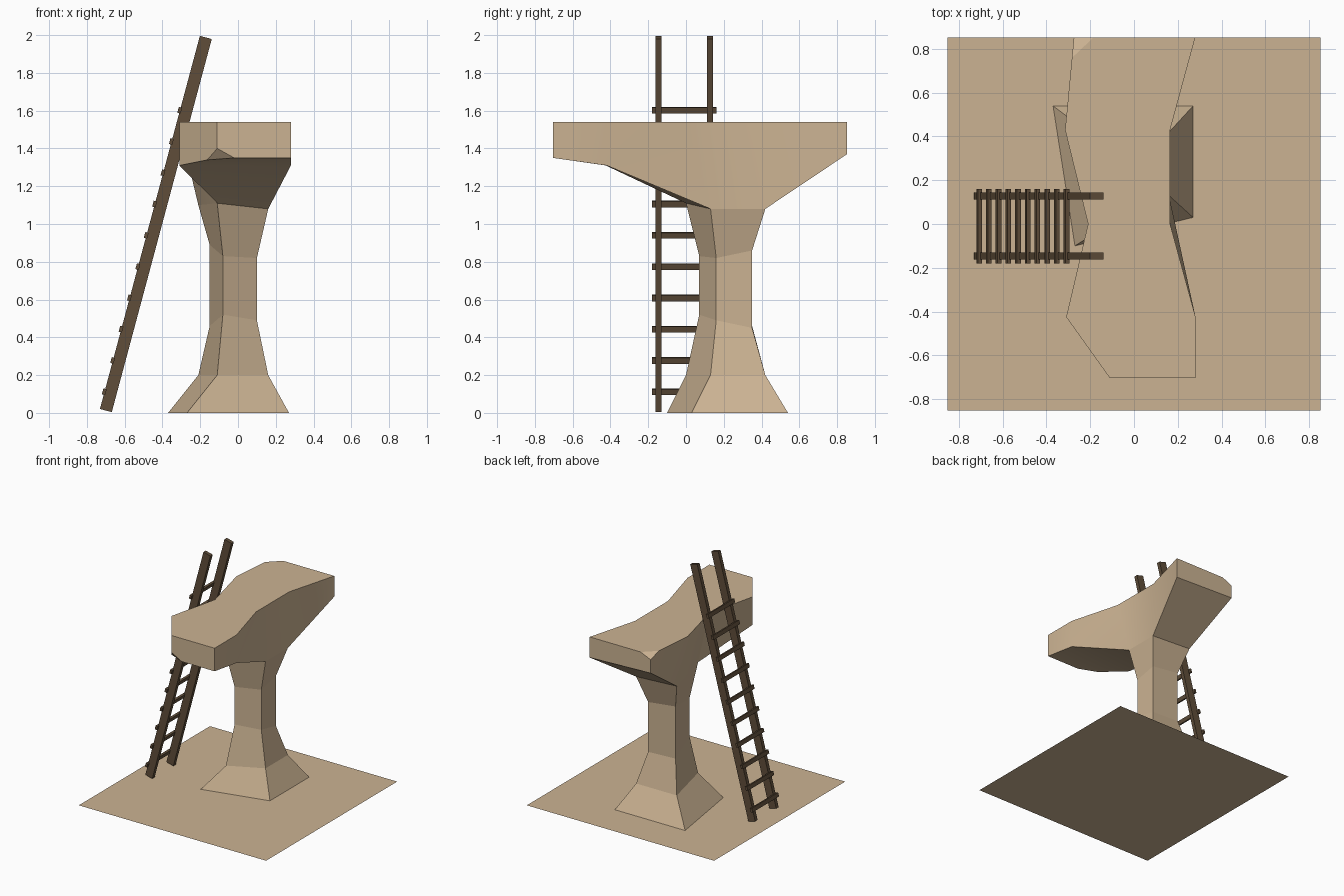
import bpy, bmesh, math
from mathutils import Vector, Matrix

if "Cube" in bpy.data.objects:
    bpy.data.objects.remove(bpy.data.objects["Cube"])


def material(name, rgb):
    m = bpy.data.materials.new(name)
    m.diffuse_color = (*rgb, 1)
    m.use_nodes = True
    m.node_tree.nodes["Principled BSDF"].inputs["Base Color"].default_value = m.diffuse_color
    return m


stone = material("sandstone", (0.60, 0.45, 0.29))
wood = material("dark_wood", (0.115, 0.075, 0.042))


def finish(bm, name, mat):
    bmesh.ops.recalc_face_normals(bm, faces=bm.faces)
    me = bpy.data.meshes.new(name)
    bm.to_mesh(me)
    bm.free()
    me.materials.append(mat)
    ob = bpy.data.objects.new(name, me)
    bpy.context.collection.objects.link(ob)
    return ob


def loft(sections, caps=True):
    """Join four-sided sections into a tube."""
    bm = bmesh.new()
    rings = [[bm.verts.new(p) for p in s] for s in sections]
    for a, b in zip(rings, rings[1:]):
        for i in range(4):
            j = (i + 1) % 4
            bm.faces.new((a[i], a[j], b[j], b[i]))
    if caps:
        bm.faces.new(rings[0])
        bm.faces.new(rings[-1])
    bmesh.ops.recalc_face_normals(bm, faces=bm.faces)
    return bm


def chip(bm, a, b, c, corner):
    """Slice off a corner along the plane through three points."""
    a, b, c = Vector(a), Vector(b), Vector(c)
    n = (b - a).cross(c - a)
    if n.dot(Vector(corner) - a) < 0:
        n.negate()
    r = bmesh.ops.bisect_plane(bm, geom=bm.verts[:] + bm.edges[:] + bm.faces[:],
                               plane_co=a, plane_no=n, clear_outer=True)
    edges = [e for e in r["geom_cut"] if isinstance(e, bmesh.types.BMEdge)]
    bmesh.ops.edgeloop_fill(bm, edges=edges)


# Ground slab
bm = bmesh.new()
bmesh.ops.create_grid(bm, x_segments=1, y_segments=1, size=0.853)
for f in bm.faces:
    f.normal_update()
finish(bm, "sand_base", stone)

# Rock column: back-left, front-left, front-right, back-right at each level
column = loft([
    [(-.37, .54, 0), (-.27, -.10, 0), (.27, .03, 0), (.27, .54, 0)],
    [(-.21, .42, .2), (-.11, 0, .2), (.16, .13, .2), (.16, .42, .2)],
    [(-.15, .35, .46), (-.08, .07, .52), (.10, .16, .49), (.10, .35, .45)],
    [(-.15, .35, .89), (-.08, .07, .83), (.10, .16, .82), (.10, .35, .86)],
    [(-.21, .42, 1.10), (-.11, 0, 1.11), (.16, .13, 1.08), (.16, .42, 1.08)],
], caps=False)
finish(column, "rock_column", stone)

# Rock top: bottom-left, bottom-right, top-right, top-left from front to back
T = 1.54
top = loft([
    [(-.11, -.705, 1.35), (.28, -.705, 1.35), (.28, -.705, T), (-.11, -.705, T)],
    [(-.31, -.425, 1.31), (.28, -.42, 1.31), (.28, -.42, T), (-.31, -.425, T)],
    [(-.11, 0, 1.11), (.16, .13, 1.08), (.165, 0, T), (-.21, 0, T)],
    [(-.21, .42, 1.10), (.16, .42, 1.08), (.165, .43, T), (-.315, .43, T)],
    [(-.275, .853, 1.39), (.28, .853, 1.37), (.28, .853, T), (-.275, .853, T)],
])
chip(top, (-.11, -.705, 1.40), (-.02, -.705, 1.35), (-.16, -.635, 1.343), (-.11, -.705, 1.35))
chip(top, (-.275, .853, 1.50), (-.185, .853, T), (-.283, .76, T), (-.275, .853, T))
block = finish(top, "rock_top", stone)
bpy.context.view_layer.objects.active = block
block.select_set(True)
bpy.ops.object.shade_smooth_by_angle(angle=math.radians(18))

# Leaning ladder
TILT = Matrix.Rotation(math.radians(15), 4, 'Y')


def beam(name, centre, size):
    bm = bmesh.new()
    bmesh.ops.create_cube(bm, size=1, matrix=Matrix.Translation(centre) @ TILT
                          @ Matrix.Diagonal((*size, 1)))
    finish(bm, name, wood)


for side, y in (("front", -.146), ("back", .128)):
    beam(f"ladder_rail_{side}", (-.435, y, 1.0), (.065, .031, 2.045))
for i in range(10):
    beam(f"ladder_rung_{i + 1}", (-.708 + .0444 * i, -.01, .112 + .1656 * i),
         (.018, .342, .032))
